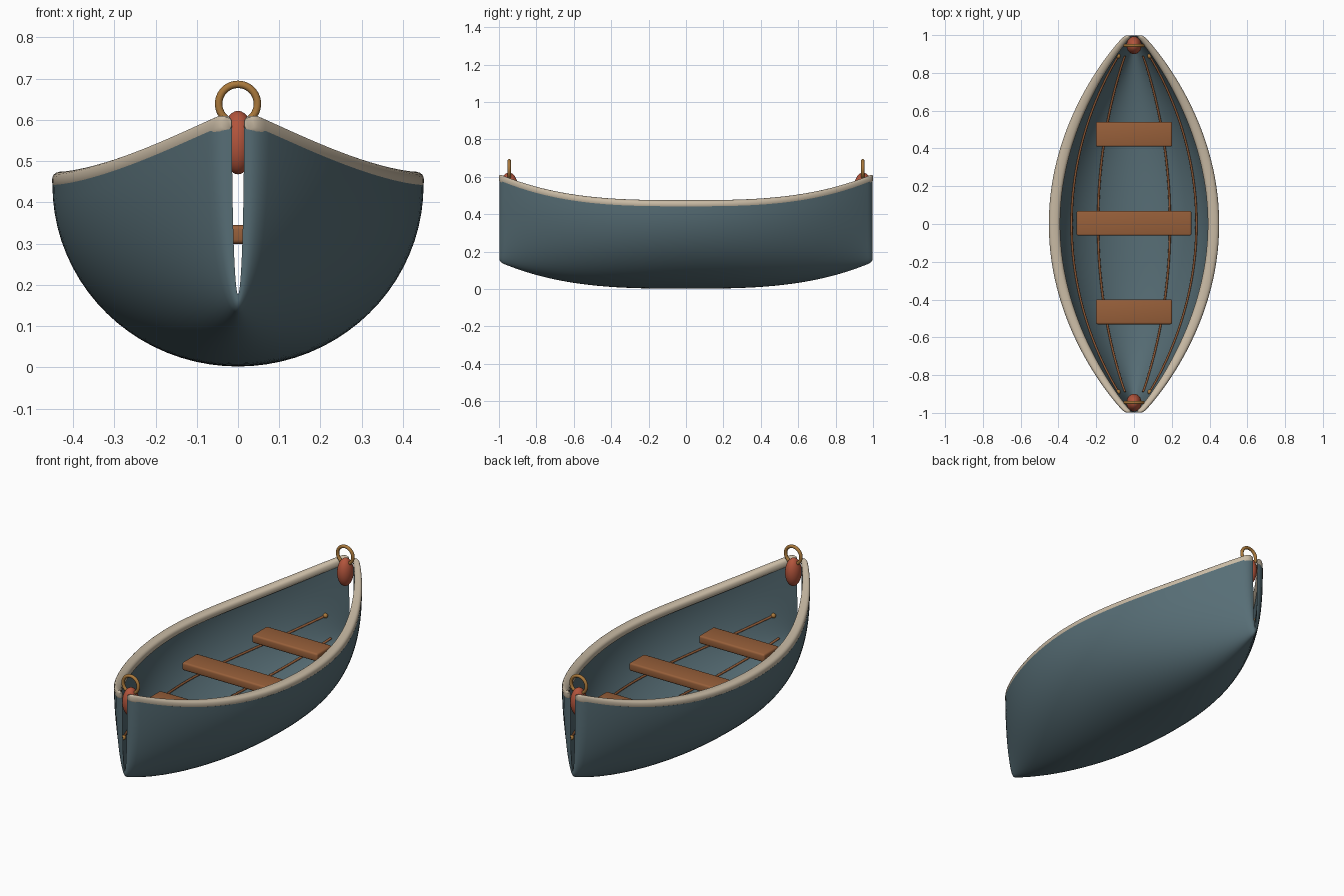
import bpy, bmesh, math
from mathutils import Vector

if "Cube" in bpy.data.objects:
    bpy.data.objects.remove(bpy.data.objects["Cube"])


def material(name, rgb):
    m = bpy.data.materials.new(name)
    m.diffuse_color = (*rgb, 1)
    m.use_nodes = True
    m.node_tree.nodes["Principled BSDF"].inputs["Base Color"].default_value = m.diffuse_color
    return m


BLUE = material("slate_blue_paint", (0.095, 0.155, 0.18))
CREAM = material("cream_trim", (0.58, 0.49, 0.37))
WOOD = material("bench_wood", (0.31, 0.115, 0.042))
DARK = material("batten_wood", (0.26, 0.095, 0.035))
RED = material("red_fender", (0.45, 0.09, 0.045))
BRASS = material("brass", (0.40, 0.19, 0.045))


# Hull lines: half width, top edge and keel height along the length
def half_width(y):
    return 0.045 + 0.405 * max(0.0, 1 - y * y) ** 0.92


def sheer(y):
    return 0.442 + 0.14 * abs(y) ** 3


def keel(y):
    return 0.002 + 0.143 * abs(y) ** 3


def hull_point(y, t, inset):
    """Point on the half-round section; t runs 0..pi from right rim to left rim."""
    w = half_width(y) - inset
    d = sheer(y) - keel(y) - inset
    return Vector((w * math.cos(t), y, sheer(y) - d * math.sin(t)))


def finish(name, bm, mat, angle=40):
    bmesh.ops.recalc_face_normals(bm, faces=bm.faces)
    me = bpy.data.meshes.new(name)
    bm.to_mesh(me)
    bm.free()
    ob = bpy.data.objects.new(name, me)
    bpy.context.collection.objects.link(ob)
    me.materials.append(mat)
    bpy.ops.object.select_all(action='DESELECT')
    ob.select_set(True)
    bpy.context.view_layer.objects.active = ob
    bpy.ops.object.shade_smooth_by_angle(angle=math.radians(angle))
    return ob


def loft(name, rings, mat):
    """Skin closed rings of equal size and cap both ends."""
    bm = bmesh.new()
    vs = [[bm.verts.new(p) for p in r] for r in rings]
    n = len(rings[0])
    for a, b in zip(vs, vs[1:]):
        for i in range(n):
            j = (i + 1) % n
            bm.faces.new((a[i], a[j], b[j], b[i]))
    bm.faces.new(vs[0])
    bm.faces.new(vs[-1])
    return finish(name, bm, mat)


STATIONS = [math.sin(math.pi / 2 * (i / 32 - 1)) for i in range(65)]

# Hull shell: outer and inner skins joined, with softened ends
SEG = 40
THICK = 0.033
bm = bmesh.new()
ys = [y for y in STATIONS if abs(y) < 0.975]
ends = [(0.98, 0.0), (0.99, 0.004), (0.996, 0.010), (0.998, 0.018)]
rows = [(-y, o) for y, o in reversed(ends)] + [(y, 0.0) for y in ys] + ends
grid = []
for y, o in rows:
    outer = [bm.verts.new(hull_point(y, math.pi * k / SEG, o)) for k in range(SEG + 1)]
    inner = [bm.verts.new(hull_point(y, math.pi * k / SEG, THICK)) for k in range(SEG, -1, -1)]
    grid.append(outer + inner)
n = len(grid[0])
for a, b in zip(grid, grid[1:]):
    for i in range(n):
        j = (i + 1) % n
        bm.faces.new((a[i], a[j], b[j], b[i]))
for g in (grid[0], grid[-1]):
    for k in range(SEG):
        bm.faces.new((g[k], g[k + 1], g[n - 2 - k], g[n - 1 - k]))
finish("hull", bm, BLUE, 60)


# Rounded trim along each top edge
def trim_ring(side, y, scale):
    rx = 0.03 - 0.01 * abs(y) ** 4
    cx = half_width(y) - rx + 0.001
    ring = []
    for k in range(20):
        a = 2 * math.pi * k / 20
        c, s = math.cos(a), math.sin(a)
        px = math.copysign(abs(c) ** 0.75, c) * rx * scale
        pz = math.copysign(abs(s) ** 0.75, s) * 0.023 * scale
        ring.append((side * (cx + px), y, sheer(y) + 0.01 + pz))
    return ring


for side, label in ((1, "right"), (-1, "left")):
    body = [(y, 1.0) for y in STATIONS if abs(y) < 0.985]
    tips = [(0.988, 1.0), (0.995, 0.85), (0.999, 0.6)]
    path = [(-y, s) for y, s in reversed(tips)] + body + tips
    loft(f"gunwale_{label}", [trim_ring(side, y, s) for y, s in path], CREAM)


# Thin battens lying on the inner skin
def tube(name, pts, r, mat, sides=10):
    rings = []
    for i, p in enumerate(pts):
        d = (pts[min(i + 1, len(pts) - 1)] - pts[max(i - 1, 0)]).normalized()
        u = d.cross(Vector((0, 0, 1))).normalized()
        v = u.cross(d)
        rings.append([p + r * (math.cos(2 * math.pi * k / sides) * u
                               + math.sin(2 * math.pi * k / sides) * v) for k in range(sides)])
    return loft(name, rings, mat)


def ball(name, pos, radii, mat, seg=16):
    bm = bmesh.new()
    bmesh.ops.create_uvsphere(bm, u_segments=seg * 2, v_segments=seg, radius=1)
    bmesh.ops.scale(bm, vec=radii, verts=bm.verts)
    bmesh.ops.translate(bm, vec=pos, verts=bm.verts)
    return finish(name, bm, mat)


REACH = 0.889
for side, label in ((1, "right"), (-1, "left")):
    for level, ratio, inset in (("upper", 0.80, 0.037), ("lower", 0.46, 0.036)):
        t = math.acos(side * ratio)
        pts = [hull_point(-REACH + 2 * REACH * i / 48, t, inset) for i in range(49)]
        tube(f"{level}_batten_{label}", pts, 0.006, DARK)
        for p, end in ((pts[0], "front"), (pts[-1], "back")):
            if level == "upper":
                ball(f"batten_knob_{end}_{label}", p, (0.013,) * 3, BRASS, 8)

# Bench seats
for name, y, hx in (("front_bench", -0.465, 0.202), ("middle_bench", 0.004, 0.304),
                    ("back_bench", 0.475, 0.202)):
    bm = bmesh.new()
    bmesh.ops.create_cube(bm, size=1)
    bmesh.ops.scale(bm, vec=(2 * hx, 0.132, 0.045), verts=bm.verts)
    bmesh.ops.translate(bm, vec=(0, y, 0.322), verts=bm.verts)
    bmesh.ops.bevel(bm, geom=bm.edges[:], offset=0.01, segments=3, profile=0.5, affect='EDGES')
    finish(name, bm, WOOD)

# End fenders and mooring rings
for sy, end in ((-1, "front"), (1, "back")):
    ball(f"{end}_fender", (0, sy * 0.946, 0.545), (0.04, 0.047, 0.077), RED)
    ring = []
    for i in range(49):
        a = 2 * math.pi * i / 48
        ring.append([((0.047 + 0.009 * math.cos(b)) * math.cos(a),
                      sy * 0.945 + 0.009 * math.sin(b),
                      0.639 + (0.047 + 0.009 * math.cos(b)) * math.sin(a))
                     for b in (2 * math.pi * k / 12 for k in range(12))])
    bm = bmesh.new()
    vs = [[bm.verts.new(p) for p in r] for r in ring[:-1]]
    for i in range(48):
        a, b = vs[i], vs[(i + 1) % 48]
        for k in range(12):
            bm.faces.new((a[k], a[(k + 1) % 12], b[(k + 1) % 12], b[k]))
    finish(f"{end}_mooring_ring", bm, BRASS)
